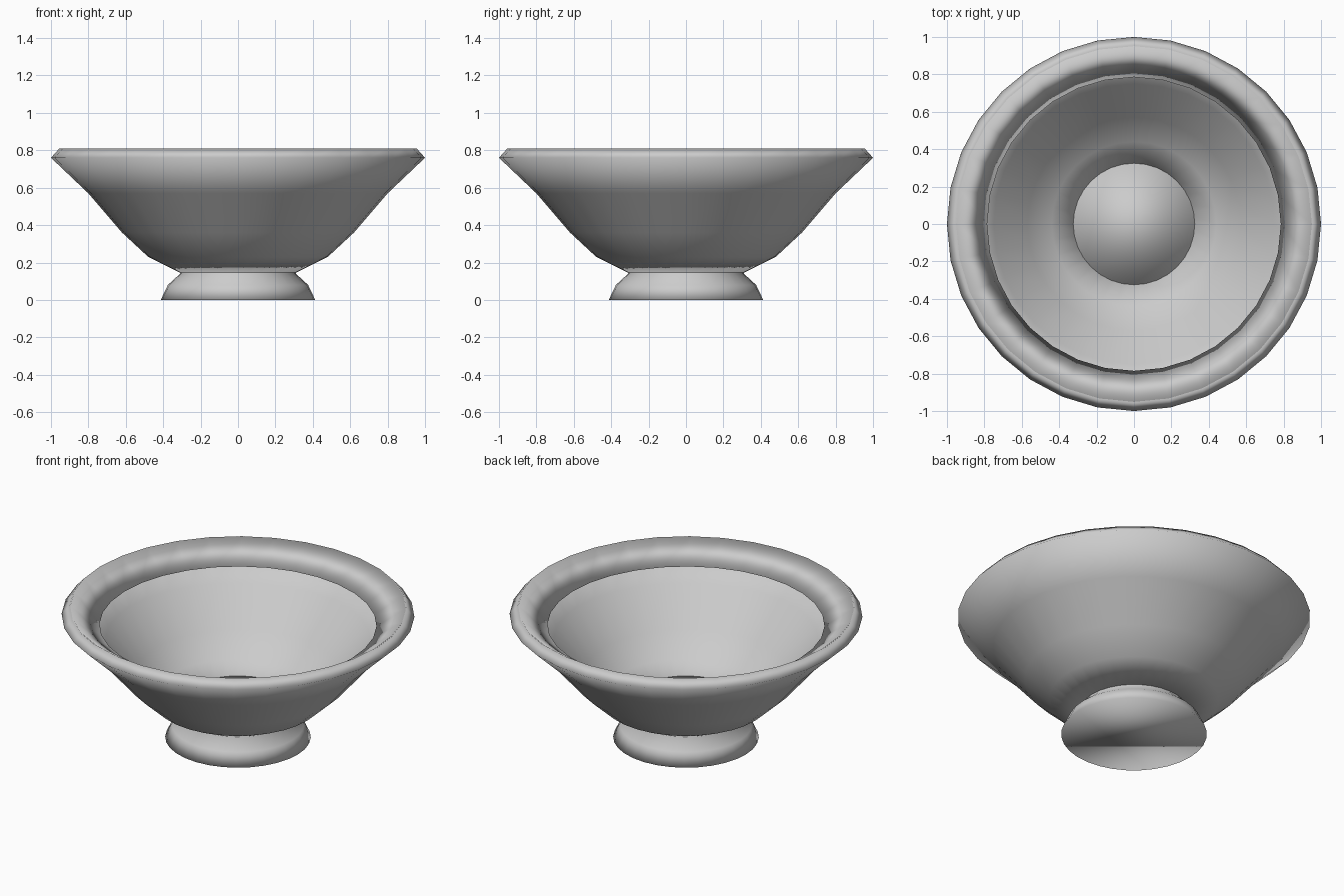
import bpy, bmesh, math

if "Cube" in bpy.data.objects:
    bpy.data.objects.remove(bpy.data.objects["Cube"])

SIDES = 32


def lathe(name, profile, caps=False, closed=False):
    """Spin an (r, z) profile around z, fully smooth shaded."""
    bm = bmesh.new()
    rings = [[bm.verts.new((r * math.cos(2 * math.pi * i / SIDES),
                            r * math.sin(2 * math.pi * i / SIDES), z))
              for i in range(SIDES)] for r, z in profile]
    pairs = list(zip(rings, rings[1:]))
    if closed:
        pairs.append((rings[-1], rings[0]))
    for a, b in pairs:
        for i in range(SIDES):
            j = (i + 1) % SIDES
            bm.faces.new((a[i], a[j], b[j], b[i]))
    if caps:
        bm.faces.new(rings[0][::-1])
        bm.faces.new(rings[-1])
    for f in bm.faces:
        f.smooth = True
    bmesh.ops.recalc_face_normals(bm, faces=bm.faces)
    mesh = bpy.data.meshes.new(name)
    bm.to_mesh(mesh)
    bm.free()
    obj = bpy.data.objects.new(name, mesh)
    bpy.context.collection.objects.link(obj)
    return obj


# Bowl: even-thickness shell, outer wall then inner wall
lathe("bowl", [(0.31, 0.145), (0.48, 0.23), (0.62, 0.36), (0.80, 0.57),
               (1.0, 0.76), (0.955, 0.81), (0.75, 0.615), (0.57, 0.405),
               (0.44, 0.283), (0.28, 0.205)], closed=True)

# Thickened lip inside the rim with a slight undercut
lathe("rim_lip", [(0.95, 0.81), (0.785, 0.70), (0.84, 0.68), (0.96, 0.76)], closed=True)

# Solid flared foot whose flat top forms the bowl floor
lathe("foot", [(0.413, 0.0), (0.375, 0.08), (0.31, 0.14), (0.325, 0.23)], caps=True)
